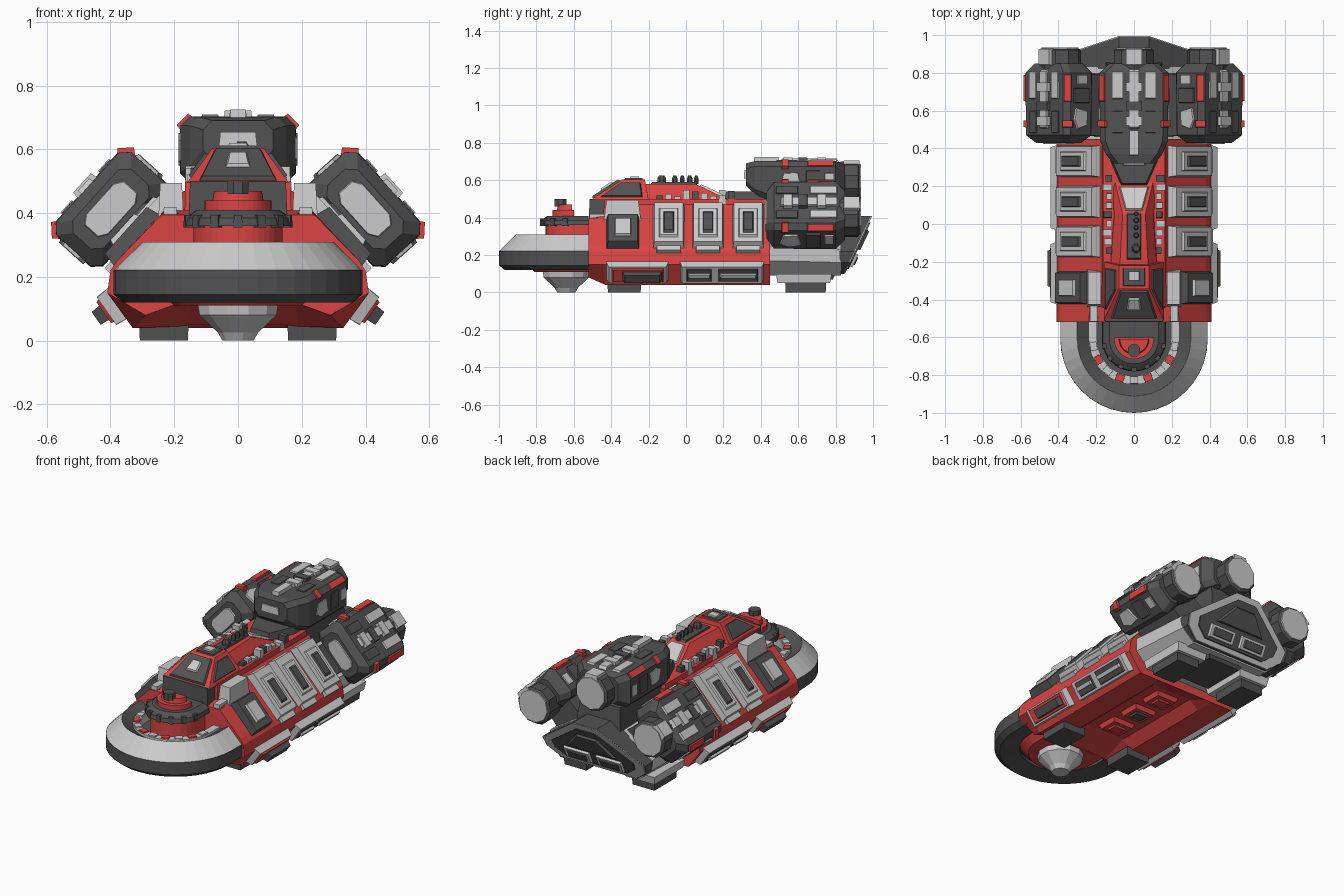
import bpy, bmesh, math, random
from mathutils import Matrix, Vector

if "Cube" in bpy.data.objects:
    bpy.data.objects.remove(bpy.data.objects["Cube"])
random.seed(4)
T, R = Matrix.Translation, lambda deg, ax: Matrix.Rotation(math.radians(deg), 4, ax)
I = Matrix.Identity(4)
FLIP = Matrix.Diagonal((-1, 1, 1, 1))
SIDES = (("right", I), ("left", FLIP))

def material(name, c):
    m = bpy.data.materials.new(name)
    m.diffuse_color = (*c, 1)
    m.use_nodes = True
    m.node_tree.nodes["Principled BSDF"].inputs["Base Color"].default_value = m.diffuse_color
    return m
RED, DARK, GREY = material("red", (.7, .06, .055)), material("dark", (.085, .085, .085)), None

def loft(name, rings, mat, M=I):
    """Skin closed rings of equal length, cap both ends."""
    bm = bmesh.new()
    vs = [[bm.verts.new(p) for p in r] for r in rings]
    n = len(vs[0])
    for a, b in zip(vs, vs[1:]):
        for i in range(n):
            bm.faces.new((a[i], a[(i + 1) % n], b[(i + 1) % n], b[i]))
    bm.faces.new(vs[0])
    bm.faces.new(vs[-1])
    bm.transform(M)
    bmesh.ops.recalc_face_normals(bm, faces=bm.faces)
    me = bpy.data.meshes.new(name)
    bm.to_mesh(me)
    bm.free()
    if mat:
        me.materials.append(mat)
    ob = bpy.data.objects.new(name, me)
    bpy.context.collection.objects.link(ob)

def plate(name, M, pts, z0, z1, mat, s=.9):
    """Flat polygon raised from z0 to z1, top scaled by s."""
    c = sum((Vector(p) for p in pts), Vector((0, 0))) / len(pts)
    top = [c + (Vector(p) - c) * s for p in pts]
    loft(name, [[(*p, z0) for p in pts], [(*p, z1) for p in top]], mat, M)

def box(name, M, x, y, z, mat, s=.92):
    plate(name, M, [(x[0], y[0]), (x[1], y[0]), (x[1], y[1]), (x[0], y[1])], z[0], z[1], mat, s)

def sec(half, y):
    pts = half + [(-x, z) for x, z in reversed(half)]
    return [(x, y(z) if callable(y) else y, z) for x, z in pts]

def octo(w, h, c, y, z):
    return sec([(w/2 - c, z - h/2), (w/2, z - h/2 + c), (w/2, z + h/2 - c), (w/2 - c, z + h/2)], y)

def disc(name, M, prof, mat, n=12):
    loft(name, [[(r * math.cos(2*math.pi*(i+.5)/n), r * math.sin(2*math.pi*(i+.5)/n), z)
                 for i in range(n)] for r, z in prof], mat, M)

CY, N = -.61, 20
def u_point(r, i, back):
    """Point i on a U path: straight legs to y=back, half circle in front."""
    if i < 0 or i > N:
        return (r if i < 0 else -r, back)
    a = math.pi * i / N
    return (r * math.cos(a), CY - r * math.sin(a))

def u_ring(name, prof, back, mat):
    loft(name, [[(*u_point(r, i, back), z) for r, z in prof] for i in range(-1, N + 2)], mat)

def u_disc(name, prof, back, mat):
    loft(name, [[(*u_point(r, i, back), z) for i in range(-1, N + 2)] for r, z in prof], mat)

# Front U-shaped bumper ring
u_ring("bumper_upper", [(.39, .22), (.30, .31), (.295, .30), (.28, .22)], -.5, GREY)
u_ring("bumper_lower", [(.36, .12), (.39, .145), (.39, .221), (.25, .221), (.25, .14)], -.5, DARK)
u_ring("bumper_inner_lip", [(.301, .31), (.24, .275), (.24, .2), (.28, .2)], -.5, DARK)
u_ring("inner_rail", [(.24, .2), (.24, .29), (.195, .29), (.195, .2)], -.45, GREY)
u_disc("ring_floor", [(.26, .16), (.26, .24)], -.5, DARK)
u_disc("ring_belly", [(.2, .11), (.25, .165)], -.5, RED)
for i in range(9):
    a = math.pi * (i + .5) / 9
    box("rail_block", T((.217 * math.cos(a), CY - .217 * math.sin(a), .26)) @ R(-math.degrees(a), 'Z'),
        (-.02, .02), (-.024, .024), (0, .038), RED if i % 2 else GREY)

# Front turret of stacked half drums and the cone below
u_disc("turret_base", [(.14, .24), (.14, .36)], -.52, RED)
u_disc("turret_skirt", [(.17, .36), (.165, .385), (.13, .41)], -.52, DARK)
for i in range(7):
    a = math.pi * (i + .5) / 7
    box("skirt_tooth", T((.16 * math.cos(a), CY - .16 * math.sin(a), .355)) @ R(-math.degrees(a), 'Z'),
        (-.015, .012), (-.014, .014), (0, .04), DARK)
u_disc("turret_drum", [(.105, .40), (.105, .44)], -.6, RED)
u_disc("turret_drum_top", [(.08, .44), (.075, .47)], -.61, RED)
disc("turret_cap", T((0, -.67, 0)), [(.035, .46), (.035, .5)], DARK, 8)
disc("lower_cone", T((0, -.64, 0)), [(.13, .11), (.125, .08), (.065, .025), (.05, 0)], GREY)

# Main hull with raised chin at the front and a recessed belly
upper = [(.41, .15), (.40, .22), (.38, .25)]
loft("hull", [sec([(.15, .12), (.18, .12), (.29, .08)] + upper + [(.24, .395)], -.52),
              sec([(.15, .05), (.19, .045), (.33, .04)] + upper + [(.23, .41)], -.43),
              sec([(.13, .09), (.19, .04), (.33, .04)] + upper + [(.17, .47)], -.25),
              sec([(.13, .09), (.19, .04), (.33, .04)] + upper + [(.17, .47)], .33),
              sec([(.15, .04), (.19, .04), (.33, .04)] + upper + [(.17, .47)], .45)], RED)
box("centre_body", I, (-.17, .17), (-.45, .45), (.3, .5), RED, .97)
for y in (-.15, .04, .23):
    box("belly_hatch", I, (-.08, .08), (y - .07, y + .07), (.1, .065), RED, .8)
    box("belly_hatch_slot", I, (-.045, .045), (y - .035, y + .035), (.07, .055), DARK if y == .04 else RED, .8)

# Cockpit
box("cockpit_base", I, (-.155, .155), (-.52, -.2), (.38, .5), DARK, .97)
loft("cockpit", [[(-.16, -.51, .495), (.16, -.51, .495), (.16, -.2, .495), (-.16, -.2, .495)],
                 [(-.08, -.34, .605), (.08, -.34, .605), (.08, -.22, .605), (-.08, -.22, .605)]], RED)
FR = T((0, -.425, .55)) @ R(33, 'X')
plate("cockpit_front", FR, [(-.125, -.09), (.125, -.09), (.075, .09), (-.075, .09)], -.005, .012, DARK)
plate("cockpit_window", FR, [(-.04, -.03), (.04, -.03), (.03, .05), (-.03, .05)], .01, .022, GREY, .8)
box("cockpit_roof", I, (-.06, .06), (-.33, -.23), (.6, .612), DARK)
box("roof_hatch", I, (-.03, .03), (-.3, -.25), (.61, .62), GREY)

# Spine deck with small fittings
loft("spine", [sec([(.13, .45), (.12, .52), (.075, .58)], -.22), sec([(.12, .45), (.1, .52), (.06, .58)], .05),
               sec([(.13, .45), (.12, .48), (.1, .5)], .22)], RED)
box("spine_channel", I, (-.038, .038), (-.19, .06), (.575, .59), DARK)
plate("spine_window", T((0, .135, .542)) @ R(-25, 'X'),
      [(-.045, -.07), (.045, -.07), (.08, .07), (-.08, .07)], -.005, .01, GREY)
for y, r in ((-.13, .025), (-.06, .015), (-.02, .013), (.02, .015), (.055, .012)):
    disc("deck_knob", T((.012, y, 0)), [(r, .58), (r, .61), (r * .6, .625)], DARK, 8)

# Rear block: grey body, dark overhanging slab, grey rim and dark recess
rear = [(.26, .1), (.34, .16), (.35, .22), (.08, .41)]
back = lambda z: .85 + (z - .1) * .47
scaled = lambda k: [(x * k, .23 + (z - .23) * k) for x, z in rear]
loft("rear_body", [sec([(.28, .09), (.36, .17), (.36, .25), (.13, .38)], .43),
                   sec([(.26, .09), (.34, .16), (.35, .23), (.1, .39)], .83)], GREY)
loft("rear_slab", [sec(rear, .82), sec(rear, lambda z: back(z) - .006)], DARK)
loft("rear_rim", [sec(scaled(.99), lambda z: back(z) - .02), sec(scaled(.99), back)], GREY)
loft("rear_recess", [sec(scaled(.8), lambda z: back(z) - .02), sec(scaled(.8), lambda z: back(z) + .008)], DARK)
BK = T((0, back(.24), .24)) @ R(-90 - 25.6, 'X')
plate("rear_upper_panel", BK, [(-.17, .01), (.17, .01), (.07, -.11), (-.07, -.11)], .005, .02, DARK)
box("rear_core", I, (-.15, .15), (.4, .86), (.33, .5), DARK, .9)
box("rear_belly_step", I, (-.12, .12), (.5, .8), (.1, .07), DARK, .9)
plate("pylon_nose", I, [(-.07, .2), (.07, .2), (.14, .36), (.14, .5), (-.14, .5), (-.14, .36)], .48, .54, DARK)

def pod(name, M, rings):
    """Engine pod, local z pointing away from the ship axis."""
    loft(name + "_body", [octo(w, h, .028, y, .55 + dz) for y, w, h, dz in rings], DARK, M)
    disc(name + "_nozzle", M @ T((0, 0, .54)) @ R(-90, 'X'), [(.105, .8), (.112, .85), (.112, .92), (.09, .93)], DARK, 10)
    disc(name + "_nozzle_face", M @ T((0, 0, .54)) @ R(-90, 'X'), [(.098, .92), (.098, .935)], GREY, 10)
    box(name + "_nozzle_block", M, (-.045, .045), (.84, .93), (.62, .655), GREY)
    box(name + "_ridge", M, (-.028, .028), (.5, .82), (.64, .665), GREY)
    for y in (.52, .6, .7):
        box(name + "_ridge_block", M, (-.045, .045), (y, y + .05), (.64, .672), GREY if y != .6 else DARK)
    for s in (-1, 1):
        box(name + "_top_plate", M, (s * .06, s * .115), (.66, .81), (.645, .66), GREY)
        box(name + "_mid_plate", M, (s * .06, s * .115), (.48, .6), (.645, .657), DARK)
        C = M @ T((s * .164, 0, .634)) @ R(s * 45, 'Y')   # red strips on the chamfered edge
        box(name + "_red_strip", C, (-.022, .022), (.64, .8), (-.02, .012), RED, .85)
        box(name + "_red_clip", C, (-.03, .03), (.51, .55), (-.02, .014), RED, .85)
        W = M @ T((s * .175, 0, .55)) @ R(s * 90, 'Y')
        plate(name + "_side_plate", W, [(-.04, .52), (.03, .5), (.055, .55), (.04, .62), (-.045, .6)], -.005, .01, GREY)
        box(name + "_side_band", W, (-.055, .055), (.64, .72), (-.005, .012), DARK)
        box(name + "_side_vent", W, (-.04, .03), (.74, .79), (-.01, .01), GREY)

# Three engine pods fanned round the ship axis
AX = T((0, 0, .05))
FAN = T((-.01, 0, .045)) @ R(48, 'Y')
pod("top_pod", AX, [(.32, .22, .12, .03), (.37, .3, .18, .012), (.44, .36, .205, 0), (.8, .365, .205, 0), (.85, .26, .16, 0)])
box("top_pod_nose_fin", AX, (-.025, .025), (.36, .5), (.62, .675), GREY)
box("top_pod_intake", AX, (-.06, .06), (.31, .36), (.56, .605), GREY)
for side, F in SIDES:
    P = F @ FAN
    pod(side + "_pod", P, [(.43, .27, .13, 0), (.47, .35, .2, 0), (.8, .355, .205, 0), (.85, .26, .16, 0)])
    plate(side + "_pod_front_panel", P @ T((0, .435, .55)) @ R(90, 'X'),
          [(-.1, -.03), (-.07, -.05), (.07, -.05), (.1, -.03), (.1, .03), (.07, .05), (-.07, .05), (-.1, .03)], -.01, .012, GREY)
    box(side + "_pylon", P, (-.12, .08), (.46, .8), (.3, .47), DARK)
    P = F @ AX @ R(48, 'Y')
    # Sloped side modules with dark slots
    for y in (-.18, .03, .245):
        box("side_module", P, (-.19, .13), (y, y + .175), (.38, .455), GREY, .88)
        box("module_frame", P, (-.13, .08), (y + .035, y + .14), (.45, .466), GREY, .9)
        box("module_slot", P, (-.1, .06), (y + .058, y + .117), (.46, .476), DARK, .8)
        box("module_foot", P, (.1, .15), (y + .02, y + .155), (.38, .43), GREY)
    box("front_module", P, (-.1, .13), (-.43, -.245), (.38, .46), DARK, .85)
    box("front_module_cap", P, (-.05, .08), (-.385, -.29), (.45, .475), GREY, .85)
    box("shoulder_block", F, (.17, .25), (-.44, -.24), (.38, .495), GREY, .85)
    box("shoulder_strut", F, (.19, .235), (-.52, -.42), (.26, .42), GREY, .9)
    box("strut_band", F, (.185, .24), (-.5, -.47), (.26, .40), DARK, .95)
    # Lower side panels tilted down and outward
    L = F @ T((.385, 0, .115)) @ R(125, 'Y')
    box("lower_front_panel", L, (-.055, .06), (-.43, -.09), (-.02, .035), GREY, .9)
    box("lower_front_inset", L, (-.042, .045), (-.4, -.115), (.03, .045), RED, .92)
    box("lower_front_pod", L, (-.025, .03), (-.34, -.13), (.04, .075), DARK, .88)
    box("lower_rear_panel", L, (-.055, .06), (-.035, .42), (-.02, .035), GREY, .94)
    for y0, y1 in ((.0, .14), (.17, .39)):
        box("lower_rear_slot", L, (-.04, .045), (y0, y1), (.03, .042), DARK, .9)
        box("lower_rear_bar", L, (-.012, .012), (y0 + .01, y1 - .01), (.035, .055), GREY)
    # Cockpit side window and deck edge fittings
    plate("cockpit_side", F @ T((.12, 0, .55)) @ R(54, 'Y'),
          [(-.045, -.35), (.05, -.46), (.05, -.23), (-.045, -.24)], -.005, .01, DARK)
    for i in range(9):
        y, h = -.16 + i * .048, random.uniform(.51, .55)
        box("deck_fitting", F, (.115, random.uniform(.145, .17)), (y, y + .036), (.47, h), GREY if i % 4 else DARK)
    # Landing feet and rear thruster vents
    box("rear_foot_mount", F, (.12, .33), (.48, .78), (.1, .05), GREY, .93)
    box("rear_foot", F, (.155, .31), (.53, .75), (.06, 0), DARK, .97)
    box("front_foot", F, (.155, .31), (-.42, -.24), (.05, 0), DARK, .97)
    box("rear_vent", F @ BK, (.02, .2), (.03, .11), (.0, .022), GREY, .92)
    box("rear_vent_slot", F @ BK, (.04, .18), (.045, .095), (.018, .028), DARK, .85)
